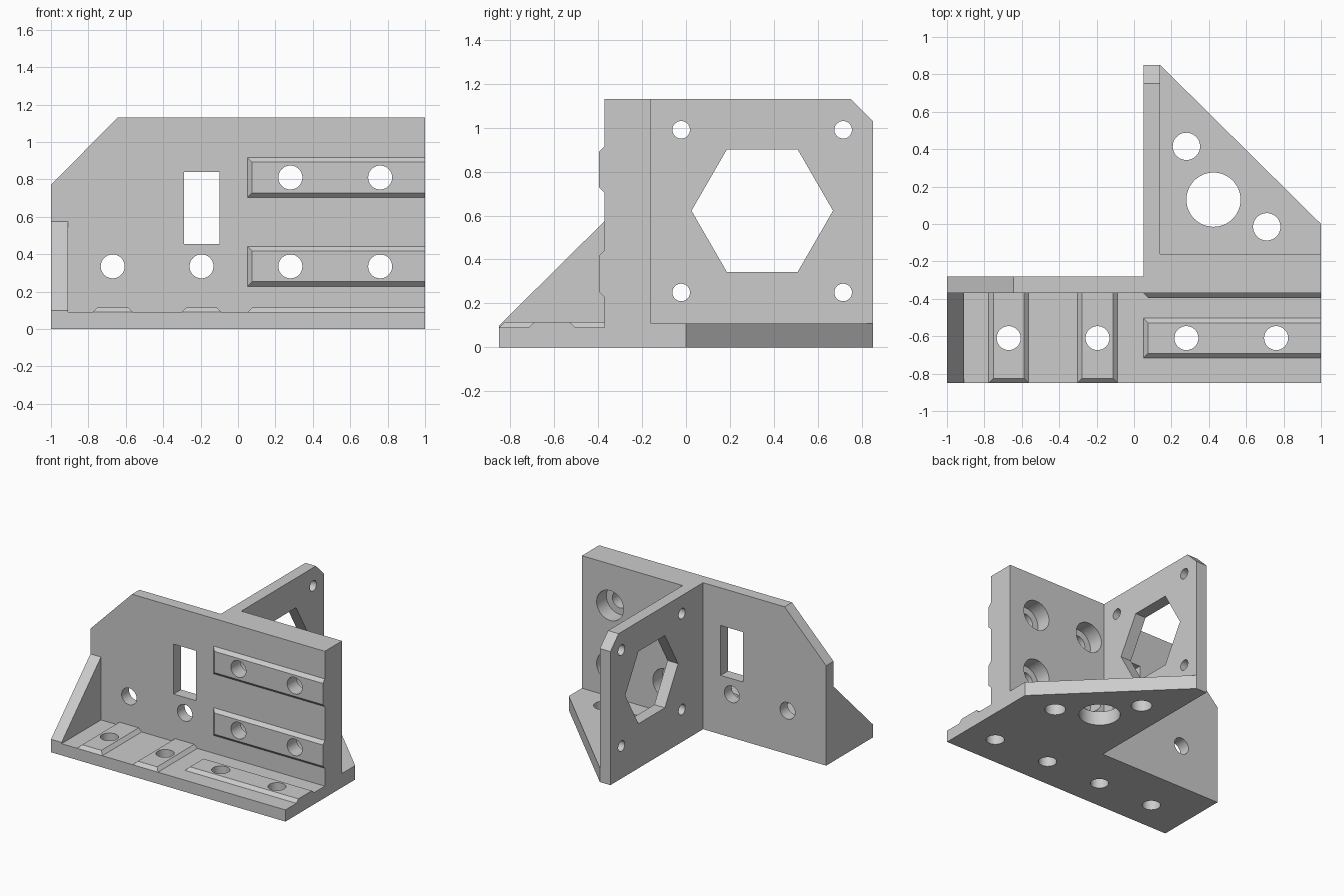
import bpy, bmesh, math

old = bpy.data.objects.get("Cube")
if old:
    bpy.data.objects.remove(old, do_unlink=True)

grey = bpy.data.materials.new("plain_grey")
grey.use_nodes = True
colour = (0.6, 0.6, 0.6, 1)
grey.diffuse_color = colour
grey.node_tree.nodes["Principled BSDF"].inputs["Base Color"].default_value = colour

# Place a 2D point on the plane across the given axis, at distance d
PLANE = {"x": lambda u, v, d: (d, u, v),
         "y": lambda u, v, d: (u, d, v),
         "z": lambda u, v, d: (u, v, d)}


def loft(name, axis, bottom, lo, top, hi):
    """Solid between two outlines with the same number of points."""
    bm = bmesh.new()
    a = [bm.verts.new(PLANE[axis](u, v, lo)) for u, v in bottom]
    b = [bm.verts.new(PLANE[axis](u, v, hi)) for u, v in top]
    bm.faces.new(a)
    bm.faces.new(b)
    for i in range(len(a)):
        j = (i + 1) % len(a)
        bm.faces.new((a[i], a[j], b[j], b[i]))
    bmesh.ops.recalc_face_normals(bm, faces=bm.faces)
    mesh = bpy.data.meshes.new(name)
    bm.to_mesh(mesh)
    bm.free()
    mesh.materials.append(grey)
    obj = bpy.data.objects.new(name, mesh)
    bpy.context.collection.objects.link(obj)
    return obj


def prism(name, axis, outline, lo, hi):
    return loft(name, axis, outline, lo, outline, hi)


def rect(u0, v0, u1, v1):
    return [(u0, v0), (u1, v0), (u1, v1), (u0, v1)]


def circle(u, v, r, n=48):
    return [(u + r * math.cos(math.tau * i / n), v + r * math.sin(math.tau * i / n))
            for i in range(n)]


def rail(name, axis, u0, v0, u1, v1, lo, hi, open_end):
    """Raised strip with sloped sides; its open end is left square."""
    s = abs(hi - lo)
    top = rect(u0 + s, v0 + s, u1 - s * (open_end != "u"), v1 - s * (open_end != "v"))
    return loft(name, axis, rect(u0, v0, u1, v1), lo, top, hi)


def combine(obj, others, operation):
    for other in others:
        mod = obj.modifiers.new("combine", "BOOLEAN")
        mod.operation = operation
        mod.solver = "EXACT"
        mod.object = other
    bpy.context.view_layer.update()
    graph = bpy.context.evaluated_depsgraph_get()
    mesh = bpy.data.meshes.new_from_object(obj.evaluated_get(graph))
    obj.modifiers.clear()
    obj.data = mesh


FRONT, BACK, WALL, REAR = -0.85, 0.85, -0.37, -0.16
THIN, HIGH, FIN = 0.09, 1.13, 0.05

# Body: front ledge, rear floor, walls, fin and end gusset
body = prism("bracket_body", "z", rect(-1, FRONT, 1, -0.28), 0, THIN)
pieces = [
    prism("rear_floor", "z",
          [(FIN, -0.3), (1, -0.3), (1, 0), (0.14, BACK), (FIN, BACK)], 0, 0.108),
    prism("front_wall", "y",
          [(-1, 0), (1, 0), (1, HIGH), (-0.645, HIGH), (-1, 0.77)], WALL, -0.28),
    prism("thick_wall", "y", rect(FIN, 0, 1, HIGH), -0.3, REAR),
    prism("mounting_fin", "x",
          [(-0.3, 0), (BACK, 0), (BACK, 1.03), (0.75, HIGH), (-0.3, HIGH)], FIN, 0.14),
    prism("end_gusset", "x",
          [(FRONT, 0), (-0.33, 0), (-0.33, 0.575), (WALL, 0.575), (FRONT, 0.1)], -1, -0.91),
]
combine(body, pieces, "UNION")

# Locating rails on the ledge and the wall
columns = (-0.67, -0.195, 0.28, 0.76)
rows = (0.335, 0.81)
half, rise = 0.107, 0.025
ledge_y = -0.61
ledge_rails = [rail("long_ledge_rail", "z", FIN, ledge_y - half, 1, ledge_y + half,
                    THIN, THIN + rise, "u")]
for side, x in zip(("outer", "inner"), columns):
    ledge_rails.append(rail(side + "_cross_rail", "z", x - half, FRONT, x + half, WALL,
                            THIN, THIN + rise, "v"))
wall_rails = [rail(side + "_wall_rail", "y", FIN, z - half, 1, z + half,
                   WALL, WALL - rise, "u")
              for side, z in zip(("lower", "upper"), rows)]

# Bolt holes
bolt = 0.064
ledge_holes = [prism("cutter", "z", circle(x, ledge_y, bolt), -0.1, 0.2) for x in columns]
wall_holes = [prism("cutter", "y", circle(x, z, bolt), -0.5, -0.1)
              for z in rows for x in columns if x > 0 or z < 0.5]
counterbores = [prism("cutter", "y", circle(x, z, 0.115), -0.28, -0.1)
                for z in rows for x in columns[2:]]
floor_holes = [prism("cutter", "z", circle(*c), -0.1, 0.2)
               for c in ((0.28, 0.415, 0.073), (0.71, -0.015, 0.073), (0.425, 0.13, 0.145))]

# Fin openings and the wall window
fin_holes = [prism("cutter", "x", circle(y, z, 0.04, 32), 0, 0.2)
             for y in (-0.022, 0.715) for z in (0.25, 0.99)]
hexagon = prism("cutter", "x", circle(0.347, 0.622, 0.322, 6), 0, 0.2)
window = prism("cutter", "y", rect(-0.29, 0.455, -0.1, 0.84), -0.5, -0.1)

cutters = (ledge_holes + wall_holes + counterbores + floor_holes + fin_holes
           + [hexagon, window])
combine(body, cutters, "DIFFERENCE")
for strip in ledge_rails:
    combine(strip, ledge_holes, "DIFFERENCE")
for strip in wall_rails:
    combine(strip, wall_holes, "DIFFERENCE")

for helper in pieces + cutters:
    bpy.data.objects.remove(helper, do_unlink=True)

# Smooth bores, sharp edges
bpy.ops.object.select_all(action="DESELECT")
for obj in [body] + ledge_rails + wall_rails:
    obj.select_set(True)
bpy.context.view_layer.objects.active = body
bpy.ops.object.shade_smooth_by_angle(angle=math.radians(25))
